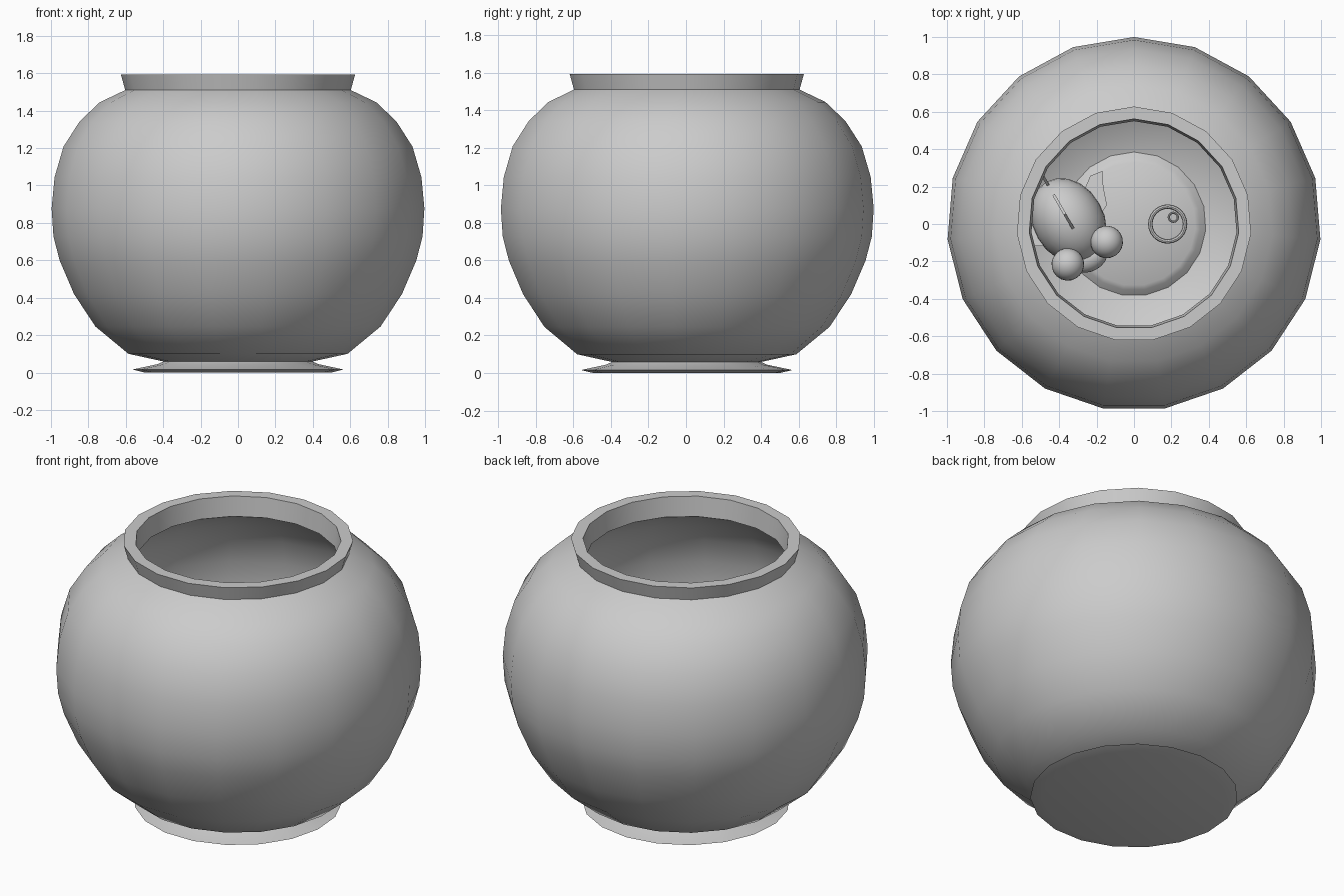
import bpy, bmesh, math
from mathutils import Matrix, Vector

cube = bpy.data.objects.get("Cube")
if cube:
    bpy.data.objects.remove(cube, do_unlink=True)

grey = bpy.data.materials.new("plain_grey")
grey.use_nodes = True
grey.diffuse_color = (0.6, 0.6, 0.6, 1)
grey.node_tree.nodes["Principled BSDF"].inputs["Base Color"].default_value = (0.6, 0.6, 0.6, 1)

# The fish faces front and slightly to its left
FISH = Matrix.Translation((-0.34, 0, 0.8)) @ Matrix.Rotation(math.radians(30), 4, 'Z')


def finish(name, bm, matrix=Matrix(), angle=35):
    bmesh.ops.recalc_face_normals(bm, faces=bm.faces)
    mesh = bpy.data.meshes.new(name)
    bm.to_mesh(mesh)
    bm.free()
    obj = bpy.data.objects.new(name, mesh)
    bpy.context.collection.objects.link(obj)
    mesh.materials.append(grey)
    obj.matrix_world = matrix
    bpy.ops.object.select_all(action='DESELECT')
    obj.select_set(True)
    bpy.context.view_layer.objects.active = obj
    bpy.ops.object.shade_smooth_by_angle(angle=math.radians(angle))
    return obj


def lathe(name, profile, steps, matrix=Matrix(), closed=False):
    """Revolve (radius, height) points around z, starting at +y."""
    bm = bmesh.new()
    verts = [bm.verts.new((0, r, z)) for r, z in profile]
    pairs = list(zip(verts, verts[1:]))
    if closed:
        pairs.append((verts[-1], verts[0]))
    edges = [bm.edges.new(p) for p in pairs]
    bmesh.ops.spin(bm, geom=verts + edges, cent=(0, 0, 0), axis=(0, 0, 1),
                   angle=math.tau, steps=steps)
    bmesh.ops.remove_doubles(bm, verts=bm.verts, dist=0.0005)
    return finish(name, bm, matrix)


def ball(name, centre, scale):
    bm = bmesh.new()
    bmesh.ops.create_uvsphere(bm, u_segments=20, v_segments=14, radius=1)
    bmesh.ops.scale(bm, vec=scale, verts=bm.verts)
    bmesh.ops.translate(bm, vec=centre, verts=bm.verts)
    return finish(name, bm, FISH, 60)


def fin(name, outline, thickness_dir):
    """Thin plate from an outline, extruded along one direction."""
    bm = bmesh.new()
    face = bm.faces.new([bm.verts.new(p) for p in outline])
    out = bmesh.ops.extrude_face_region(bm, geom=[face])
    moved = [v for v in out["geom"] if isinstance(v, bmesh.types.BMVert)]
    bmesh.ops.translate(bm, vec=Vector(thickness_dir) * 0.015, verts=moved)
    return finish(name, bm, FISH)


def ring(name, centre, radius, tube):
    section = [(radius + tube * math.cos(a), tube * math.sin(a))
               for a in (math.tau * i / 8 for i in range(8))]
    return lathe(name, section, 24, Matrix.Translation(centre), True)


# Thick-walled bowl: foot, belly, neck, then back down the inside
outer = [(0, 0), (0.5, 0), (0.567, 0.016), (0.43, 0.045), (0.4, 0.059),
         (0.588, 0.1), (0.765, 0.246), (0.88, 0.42), (0.957, 0.6),
         (0.99, 0.727), (1.0, 0.877), (0.984, 1.045), (0.936, 1.208),
         (0.85, 1.342), (0.743, 1.444), (0.605, 1.51), (0.628, 1.592)]
inner = [(0.562, 1.592), (0.55, 1.475), (0.71, 1.39), (0.8, 1.3),
         (0.88, 1.18), (0.925, 1.03), (0.94, 0.875), (0.93, 0.735),
         (0.9, 0.62), (0.83, 0.45), (0.72, 0.29), (0.56, 0.16),
         (0.385, 0.11), (0.355, 0.135), (0.33, 0.15), (0, 0.15)]
lathe("fish_bowl", outer + inner, 19)

# Fish body, bulging eyes and mouth
ball("fish_body", (0, 0.02, 0), (0.19, 0.24, 0.2))
ball("fish_mouth", (0, -0.21, 0.01), (0.1, 0.07, 0.06))
for side, label in ((1, "left"), (-1, "right")):
    ball(label + "_eye", (0.12 * side, -0.18, 0.13), (0.087, 0.087, 0.087))
    fin(label + "_side_fin",
        [(0.16 * side, -0.04, 0), (0.22 * side, -0.01, 0.01),
         (0.25 * side, 0.08, 0.0), (0.29 * side, 0.16, -0.03),
         (0.22 * side, 0.17, -0.02), (0.13 * side, 0.1, 0)], (0, 0, 1))

# Upright fins along the middle
fin("back_fin", [(-0.007, -0.05, 0.17), (-0.007, 0.06, 0.3),
                 (-0.007, 0.18, 0.27), (-0.007, 0.17, 0.12)], (1, 0, 0))
fin("tail_fin", [(-0.007, 0.2, 0.04), (-0.007, 0.32, 0.17), (-0.007, 0.29, 0),
                 (-0.007, 0.32, -0.15), (-0.007, 0.2, -0.04)], (1, 0, 0))

# Bubble drawn as a ring with a small ring for its glint
ring("bubble_ring", (0.18, 0, 0.9), 0.093, 0.012)
ring("bubble_glint", (0.21, 0.036, 0.9), 0.024, 0.006)
